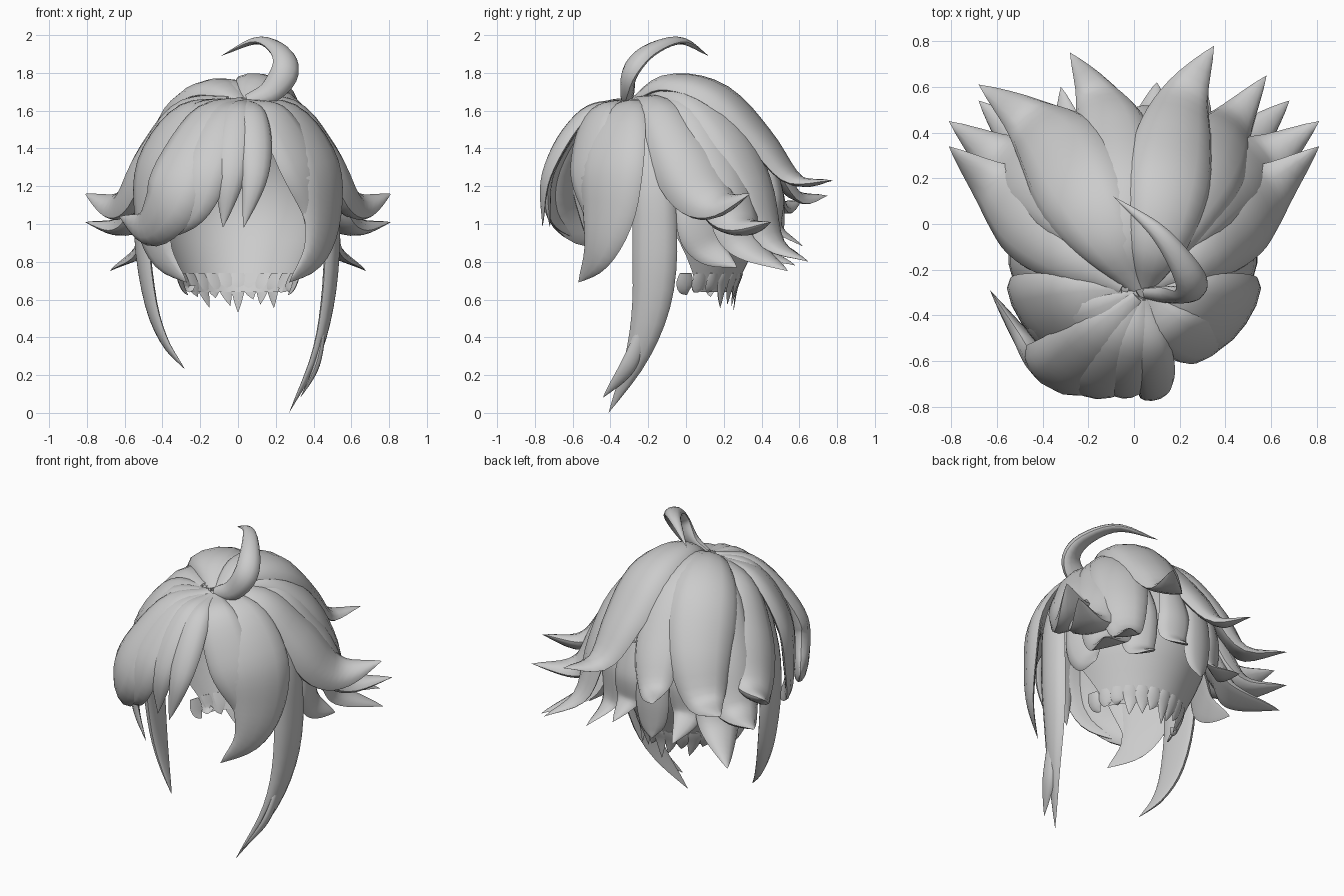
import bpy, bmesh, math
from mathutils import Vector

HAIR = bpy.data.materials.new("grey_hair")
HAIR.diffuse_color = (0.6, 0.6, 0.6, 1)
HEAD = Vector((0, -0.1, 1.1))


def finish(name, bm, angle=50):
    bmesh.ops.recalc_face_normals(bm, faces=bm.faces)
    me = bpy.data.meshes.new(name)
    bm.to_mesh(me)
    bm.free()
    ob = bpy.data.objects.new(name, me)
    bpy.context.collection.objects.link(ob)
    me.materials.append(HAIR)
    bpy.ops.object.select_all(action='DESELECT')
    ob.select_set(True)
    bpy.context.view_layer.objects.active = ob
    bpy.ops.object.shade_smooth_by_angle(angle=math.radians(angle))


def spline(pts, n):
    """Catmull-Rom samples through the points."""
    p = [Vector(q) for q in pts]
    p = [2 * p[0] - p[1]] + p + [2 * p[-1] - p[-2]]
    out = []
    for i in range(n + 1):
        u = i / n * (len(p) - 3)
        k = min(int(u), len(p) - 4)
        t = u - k
        a, b, c, d = p[k:k + 4]
        out.append(0.5 * (2 * b + (c - a) * t + (2 * a - 5 * b + 4 * c - d) * t * t
                          + (3 * b - a - 3 * c + d) * t ** 3))
    return out


def lock(name, pts, width, thick=0.28, root=0.2, peak=0.5, inner=0.3, n=22, sides=12, first=None):
    """Tapered lens-section lock of hair, bulging away from the head."""
    path = spline(pts, n)
    bm = bmesh.new()
    rings, prev = [], None
    for i, c in enumerate(path[:-1]):
        t = i / n
        tan = (path[i + 1] - path[max(i - 1, 0)]).normalized()
        out = (c - HEAD).normalized() if first is None else Vector(first)
        nor = out if prev is None else prev.lerp(out, 0.4 * max(0, 1 - 1.4 * t))
        nor = (nor - tan * nor.dot(tan)).normalized()
        prev = nor
        side = tan.cross(nor)
        if t < peak:
            w = root + (1 - root) * math.sin(t / peak * math.pi / 2)
        else:
            w = (1 - ((t - peak) / (1 - peak)) ** 1.5) ** 0.95
        w *= width / 2
        ring = []
        for k in range(sides):
            a = 2 * math.pi * k / sides
            h = math.sin(a)
            ring.append(bm.verts.new(c + side * w * math.cos(a)
                                     + nor * w * 2 * thick * h * (1 if h > 0 else inner)))
        rings.append(ring)
    tip = bm.verts.new(path[-1])
    for r, s in zip(rings, rings[1:]):
        for k in range(sides):
            j = (k + 1) % sides
            bm.faces.new((r[k], r[j], s[j], s[k]))
    for k in range(sides):
        bm.faces.new((rings[-1][k], rings[-1][(k + 1) % sides], tip))
    bm.faces.new(rings[0])
    finish(name, bm)


def pair(name, pts, width, **kw):
    lock(name + "_right", pts, width, **kw)
    lock(name + "_left", [(-x, y, z) for x, y, z in pts], width, **kw)


# Inner cap: open at the face, reaching down to the nape
bm = bmesh.new()
cols, rows = 64, 18
grid = []
for i in range(cols):
    phi = -math.pi + 2 * math.pi * i / cols      # zero points to the back
    d = abs(math.degrees(phi))
    hem = 0.64 if d < 65 else 0.64 + 0.41 * min((d - 65) / 30, 1)
    if d > 110:
        hem = 1.05 + 0.4 * min((d - 110) / 30, 1)
    col = []
    for j in range(1, rows + 1):
        z = 1.68 - (1.68 - hem) * (1 - math.cos(j / rows * math.pi / 2))
        r = math.sqrt(max(0, 1 - ((z - 1.16) / 0.52) ** 2))
        if z < 0.95:
            r = max(r, 0.68 + (z - 0.7) * 0.9)
        col.append(bm.verts.new((0.46 * r * math.sin(phi), -0.08 + 0.53 * r * math.cos(phi), z)))
    grid.append(col)
top = bm.verts.new((0, -0.08, 1.68))
for i in range(cols):
    a, b = grid[i], grid[(i + 1) % cols]
    bm.faces.new((top, a[0], b[0]))
    for j in range(rows - 1):
        bm.faces.new((a[j], a[j + 1], b[j + 1], b[j]))
finish("inner_cap", bm)

# Ragged nape fringe
for i in range(13):
    phi = math.radians(-78 + 13 * i)
    s, c = math.sin(phi), math.cos(phi)
    low = 0.53 + 0.07 * (i * 5 % 3) / 2 + 0.1 * abs(s) ** 3
    lock(f"nape_spike_{i + 1}",
         [(0.325 * s, -0.08 + 0.375 * c, 0.74), (0.295 * s, -0.08 + 0.345 * c, 0.66),
          (0.27 * s + 0.02 * (i % 2), -0.06 + 0.31 * c, low)],
         0.09, thick=0.12, root=0.7, peak=0.3, n=8, sides=8)

# Large locks over the back
lock("back_lock_right", [(0.05, -0.28, 1.65), (0.1, -0.1, 1.73), (0.15, 0.15, 1.66), (0.18, 0.38, 1.43),
                         (0.23, 0.57, 1.22), (0.35, 0.78, 1.23)], 0.37, thick=0.25)
lock("back_lock_middle", [(0.03, -0.28, 1.65), (-0.04, -0.07, 1.71), (-0.06, 0.18, 1.61), (-0.1, 0.42, 1.33),
                          (-0.17, 0.57, 1.14), (-0.28, 0.75, 1.15)], 0.34, thick=0.25)
lock("back_lock_left", [(0.02, -0.28, 1.65), (-0.1, -0.08, 1.7), (-0.22, 0.13, 1.6), (-0.33, 0.33, 1.33),
                        (-0.46, 0.45, 1.09), (-0.68, 0.61, 1.12)], 0.42, thick=0.25)
lock("back_lock_outer", [(0.06, -0.26, 1.65), (0.19, -0.02, 1.67), (0.31, 0.19, 1.48), (0.38, 0.34, 1.2),
                         (0.44, 0.45, 0.9), (0.58, 0.65, 0.8)], 0.34, thick=0.25)

# Flared side locks
pair("upper_side_lock", [(0.05, -0.28, 1.65), (0.27, -0.15, 1.58), (0.41, -0.03, 1.36), (0.52, 0.09, 1.15),
                         (0.64, 0.2, 1.09), (0.81, 0.34, 1.16)], 0.38, thick=0.33, inner=0.5)
pair("middle_side_lock", [(0.05, -0.25, 1.65), (0.26, 0, 1.59), (0.4, 0.15, 1.3), (0.5, 0.23, 1.05),
                          (0.62, 0.31, 0.97), (0.81, 0.45, 1.01)], 0.36, thick=0.33, inner=0.5)
pair("lower_side_lock", [(0.3, 0.2, 1.4), (0.4, 0.22, 1.12), (0.46, 0.32, 0.87), (0.68, 0.54, 0.75)],
     0.3, root=0.6, inner=0.1)
pair("under_side_lock", [(0.42, 0.02, 1.3), (0.45, 0.05, 1.05), (0.45, 0.12, 0.87), (0.52, 0.27, 0.77)],
     0.24, root=0.6, thick=0.2, inner=0.1)

# Shorter layer beneath the back locks, resting on the cap
for i, (x, y, z) in enumerate([(0.1, 0.62, 0.88), (-0.32, 0.6, 0.84), (0.32, 0.58, 0.78), (-0.1, 0.5, 0.78)]):
    rest = math.sqrt(1 - (x * 0.85 / 0.47) ** 2)
    lock(f"under_back_lock_{i + 1}", [(x * 0.85, -0.08 + 0.52 * rest, 1.35), (x * 0.85, -0.08 + 0.56 * rest, 1.15),
                                      (x * 0.87, -0.06 + 0.54 * rest, z + 0.1), (x, y, z)],
         0.22, root=0.6, thick=0.22, inner=0.1)

# Wide sheets in front of the ears
pair("temple_sheet", [(0.05, -0.3, 1.65), (0.26, -0.35, 1.57), (0.41, -0.39, 1.32), (0.44, -0.41, 1.05),
                      (0.4, -0.47, 0.84), (0.27, -0.57, 0.69)], 0.4, thick=0.17, peak=0.42)
lock("front_sheet_right", [(0.06, -0.32, 1.65), (0.18, -0.46, 1.58), (0.32, -0.51, 1.32), (0.4, -0.48, 1.08),
                           (0.38, -0.49, 0.85)], 0.29, thick=0.17)

# Long strands beside the face, the right one forked
lock("long_strand_right", [(0.06, -0.28, 1.65), (0.33, -0.22, 1.53), (0.46, -0.18, 1.25), (0.48, -0.165, 0.95),
                           (0.46, -0.18, 0.6), (0.4, -0.26, 0.3), (0.27, -0.41, 0)],
     0.24, peak=0.55, root=0.35, thick=0.25)
lock("strand_fork_right", [(0.46, -0.21, 0.5), (0.41, -0.3, 0.26), (0.33, -0.44, 0.08)], 0.09, root=0.5)
lock("long_strand_left", [(-0.02, -0.28, 1.65), (-0.33, -0.22, 1.53), (-0.46, -0.18, 1.25), (-0.49, -0.165, 0.95),
                          (-0.45, -0.18, 0.6), (-0.38, -0.22, 0.38), (-0.28, -0.29, 0.23)],
     0.24, peak=0.5, root=0.35, thick=0.25)

# Fringe swept to one side
lock("fringe_outer", [(0.02, -0.32, 1.65), (-0.14, -0.47, 1.56), (-0.28, -0.6, 1.3), (-0.36, -0.62, 1.1),
                      (-0.48, -0.49, 0.98), (-0.63, -0.29, 1.04)], 0.36, thick=0.27, inner=0.5)
lock("fringe_left", [(0.03, -0.32, 1.65), (-0.07, -0.51, 1.56), (-0.17, -0.67, 1.3), (-0.24, -0.69, 1.08),
                     (-0.38, -0.58, 0.92)], 0.28, thick=0.24)
lock("fringe_middle", [(0.04, -0.33, 1.65), (0, -0.53, 1.56), (-0.04, -0.71, 1.27), (-0.08, -0.72, 0.98)], 0.21)
lock("fringe_right", [(0.05, -0.33, 1.65), (0.08, -0.54, 1.56), (0.09, -0.72, 1.27), (0.03, -0.76, 0.98)], 0.18)
lock("fringe_side_left", [(0.02, -0.31, 1.65), (-0.18, -0.42, 1.58), (-0.35, -0.49, 1.3), (-0.4, -0.49, 1.05),
                          (-0.38, -0.5, 0.85)], 0.32, thick=0.17)

# Curled strand standing on the crown
lock("crown_curl", [(0.05, -0.3, 1.65), (0.17, -0.3, 1.7), (0.25, -0.28, 1.81), (0.22, -0.19, 1.91),
                    (0.1, -0.03, 1.965), (-0.09, 0.12, 1.89)],
     0.15, thick=0.36, inner=0.5, root=0.5, peak=0.4, first=(0.7, -0.5, 0.5))
